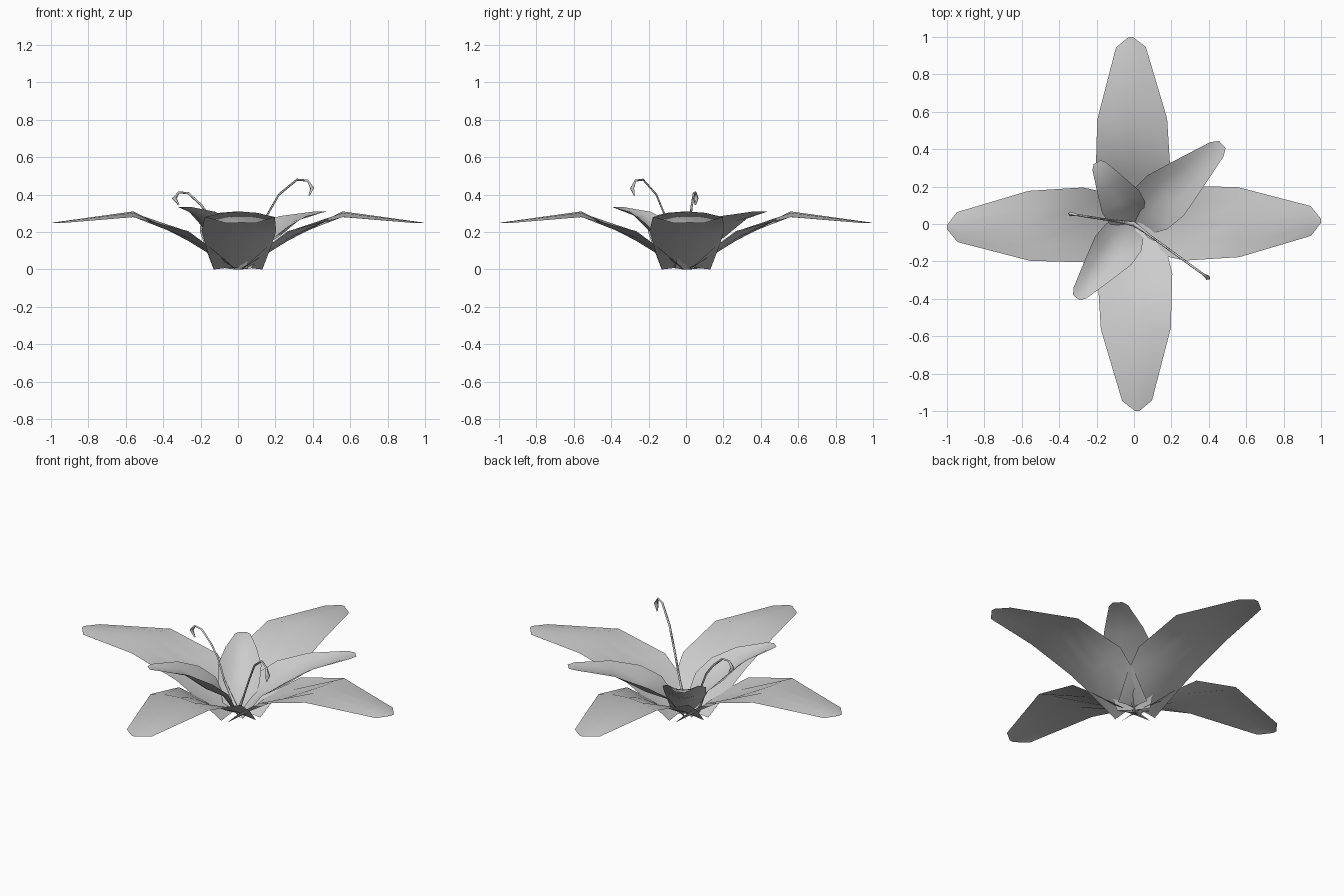
import bpy
import bmesh
import math
from mathutils import Matrix, Vector

cube = bpy.data.objects.get("Cube")
if cube:
    bpy.data.objects.remove(cube, do_unlink=True)

grey = bpy.data.materials.new("soft_grey")
grey.use_nodes = True
grey.diffuse_color = (0.6, 0.6, 0.6, 1)
grey.node_tree.nodes["Principled BSDF"].inputs["Base Color"].default_value = (0.6, 0.6, 0.6, 1)


def finish(name, bm, azimuth):
    """Turn a part built along +x to its direction and link it, smooth shaded."""
    bm.transform(Matrix.Rotation(math.radians(azimuth), 4, "Z"))
    mesh = bpy.data.meshes.new(name)
    bm.to_mesh(mesh)
    bm.free()
    mesh.materials.append(grey)
    mesh.shade_smooth()
    bpy.context.collection.objects.link(bpy.data.objects.new(name, mesh))


def skin(bm, rows, closed=False):
    """Bridge rows of vertices with quads."""
    count = len(rows[0])
    for a, b in zip(rows, rows[1:]):
        for i in range(count if closed else count - 1):
            j = (i + 1) % count
            bm.faces.new((a[i], b[i], b[j], a[j]))


def petal(name, azimuth, stations):
    """Stations: distance out, half width, centre height, edge height."""
    bm = bmesh.new()
    rows = []
    for out, half, centre, edge in stations:
        rows.append([bm.verts.new((out, t * half, centre + (edge - centre) * t * t))
                     for t in (-1, -0.5, 0, 0.5, 1)])
    skin(bm, rows)
    finish(name, bm, azimuth)


def stamen(name, azimuth, path):
    """Thin tapering four-sided thread with a thicker hooked tip."""
    bm = bmesh.new()
    points = [Vector((r, 0, z)) for r, z in path]
    radii = [0.012] + [0.006] * (len(points) - 3) + [0.013, 0.004]
    rows = []
    for i, (p, radius) in enumerate(zip(points, radii)):
        along = (points[min(i + 1, len(points) - 1)] - points[max(i - 1, 0)]).normalized()
        side = Vector((0, 1, 0))
        up = along.cross(side)
        rows.append([bm.verts.new(p + radius * (side * math.cos(a) + up * math.sin(a)))
                     for a in (k * math.pi / 2 for k in range(4))])
    skin(bm, rows, closed=True)
    bm.faces.new(rows[0][::-1])
    bm.faces.new(rows[-1])
    finish(name, bm, azimuth)


# Four large outer petals: cupped near the base, arched past the fold
OUTER = [(0.02, 0.13, 0.01, 0.0), (0.14, 0.17, 0.075, 0.11), (0.27, 0.2, 0.155, 0.205),
         (0.56, 0.187, 0.31, 0.28), (0.945, 0.08, 0.257, 0.248), (0.999, 0.012, 0.25, 0.25)]
for i, side in enumerate(("left", "back", "right", "front")):
    petal("outer_petal_" + side, 90 * i + 1, OUTER)

# Three smaller inner petals, each with its own reach and tip height
INNER = [(0.02, 0.09, 0.0, 0.02), (0.18, 0.14, 0.36, 0.52), (0.36, 0.145, 0.5, 0.74),
         (0.62, 0.105, 0.83, 0.92), (0.94, 0.052, 0.99, 1.0), (1.0, 0.026, 1.0, 1.0)]
for name, azimuth, reach, height, width in (("back_left", 42, 0.635, 0.31, 1.0),
                                            ("front_right", 232, 0.5, 0.335, 0.85),
                                            ("back_right", 121, 0.385, 0.3, 0.8)):
    petal("inner_petal_" + name, azimuth,
          [(r * reach, w * width, c * height, e * height) for r, w, c, e in INNER])

# Two hooked stamens
stamen("long_stamen", -36, [(0, 0.01), (0.1, 0.15), (0.185, 0.28), (0.27, 0.4), (0.39, 0.48),
                            (0.46, 0.475), (0.49, 0.435), (0.47, 0.395)])
stamen("short_stamen", 171, [(0, 0.01), (0.1, 0.16), (0.15, 0.28), (0.2, 0.345), (0.27, 0.408),
                             (0.32, 0.412), (0.345, 0.38), (0.32, 0.345)])
